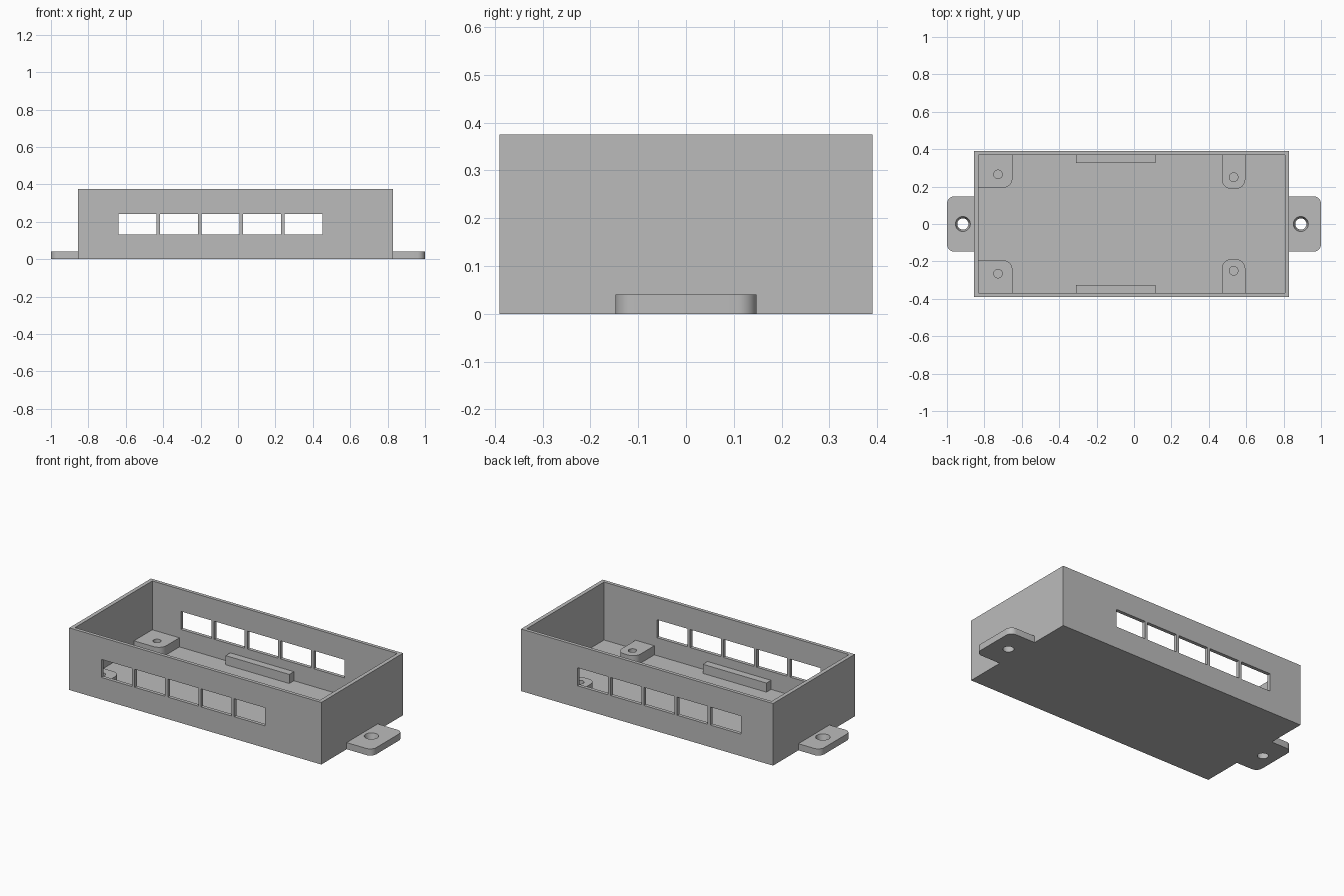
import bpy, bmesh
from math import cos, sin, pi, radians

old = bpy.data.objects.get("Cube")
if old:
    bpy.data.objects.remove(old, do_unlink=True)

grey = bpy.data.materials.new("plain grey")
grey.use_nodes = True
COLOUR = (0.5, 0.5, 0.5, 1)
grey.diffuse_color = COLOUR
grey.node_tree.nodes["Principled BSDF"].inputs["Base Color"].default_value = COLOUR

# Main dimensions
X0, X1, Y, TOP = -0.855, 0.83, 0.39, 0.375
WALL, FLOOR, TAB, PAD = 0.024, 0.025, 0.04, 0.08
IX0, IX1, IY = X0 + WALL, X1 - WALL, Y - 0.021


def make(name, bm):
    bmesh.ops.recalc_face_normals(bm, faces=bm.faces)
    mesh = bpy.data.meshes.new(name)
    bm.to_mesh(mesh)
    bm.free()
    mesh.materials.append(grey)
    obj = bpy.data.objects.new(name, mesh)
    bpy.context.collection.objects.link(obj)
    return obj


def block(name, x, y, z, rounded="", radius=0.05):
    """Upright block; rounded lists the corners (0-3, anticlockwise) to round."""
    corners = [(x[0], y[0], 1, 1), (x[1], y[0], -1, 1),
               (x[1], y[1], -1, -1), (x[0], y[1], 1, -1)]
    outline = []
    for i, (cx, cy, sx, sy) in enumerate(corners):
        if str(i) not in rounded:
            outline.append((cx, cy))
            continue
        for k in range(9):
            a = pi + i * pi / 2 + k * pi / 16
            outline.append((cx + radius * (sx + cos(a)), cy + radius * (sy + sin(a))))
    bm = bmesh.new()
    face = bm.faces.new([bm.verts.new((px, py, z[0])) for px, py in outline])
    ext = bmesh.ops.extrude_face_region(bm, geom=[face])
    for v in ext["geom"]:
        if isinstance(v, bmesh.types.BMVert):
            v.co.z = z[1]
    return make(name, bm)


def round_cutter(x, y, z, r_low, r_high):
    bm = bmesh.new()
    bmesh.ops.create_cone(bm, cap_ends=True, segments=32, radius1=r_low,
                          radius2=r_high, depth=z[1] - z[0])
    bmesh.ops.translate(bm, verts=bm.verts, vec=(x, y, (z[0] + z[1]) / 2))
    return make("cutter", bm)


def cut(obj, cutters):
    bpy.context.view_layer.objects.active = obj
    for c in cutters:
        c.hide_render = True
        mod = obj.modifiers.new("cut", "BOOLEAN")
        mod.operation, mod.solver, mod.object = "DIFFERENCE", "EXACT", c
        bpy.ops.object.modifier_apply(modifier=mod.name)
        bpy.data.objects.remove(c, do_unlink=True)


def smooth(obj):
    bpy.ops.object.select_all(action="DESELECT")
    obj.select_set(True)
    bpy.context.view_layer.objects.active = obj
    bpy.ops.object.shade_smooth_by_angle(angle=radians(30))


# Open tray with five windows through both long walls
tray = block("tray", (X0, X1), (-Y, Y), (0, TOP))
cutters = [block("cutter", (IX0, IX1), (-IY, IY), (FLOOR, 1))]
for i in range(5):
    left = -0.64 + i * 0.222
    cutters.append(block("cutter", (left, left + 0.204), (-1, 1), (0.133, 0.242)))
cut(tray, cutters)

# Mounting tabs with tapered screw holes
for name, x, hole, rounded in (("right_tab", (-1, X0), -0.915, "03"),
                               ("left_tab", (X1, 1), 0.892, "12")):
    tab = block(name, x, (-0.148, 0.148), (0, TAB), rounded, 0.04)
    cut(tab, [round_cutter(hole, 0, (-TAB, 2 * TAB), 0.02, 0.05)])
    smooth(tab)

# Corner standoffs with blind holes, and board rails along the long walls
for side, s in (("front", -1), ("back", 1)):
    def span(inner):
        return tuple(sorted((s * IY, s * inner)))
    for name, x, inner, hole, rounded in (
            ("right_standoff", (IX0, -0.65), 0.194, (-0.727, 0.265), "2" if s < 0 else "1"),
            ("left_standoff", (0.47, 0.595), 0.188, (0.533, 0.25), "23" if s < 0 else "01")):
        pad = block(side + "_" + name, x, span(inner), (FLOOR, PAD), rounded)
        cut(pad, [round_cutter(hole[0], s * hole[1], (0, 1), 0.023, 0.023)])
        smooth(pad)
    block(side + "_rail", (-0.31, 0.115), span(0.325), (FLOOR, PAD))
